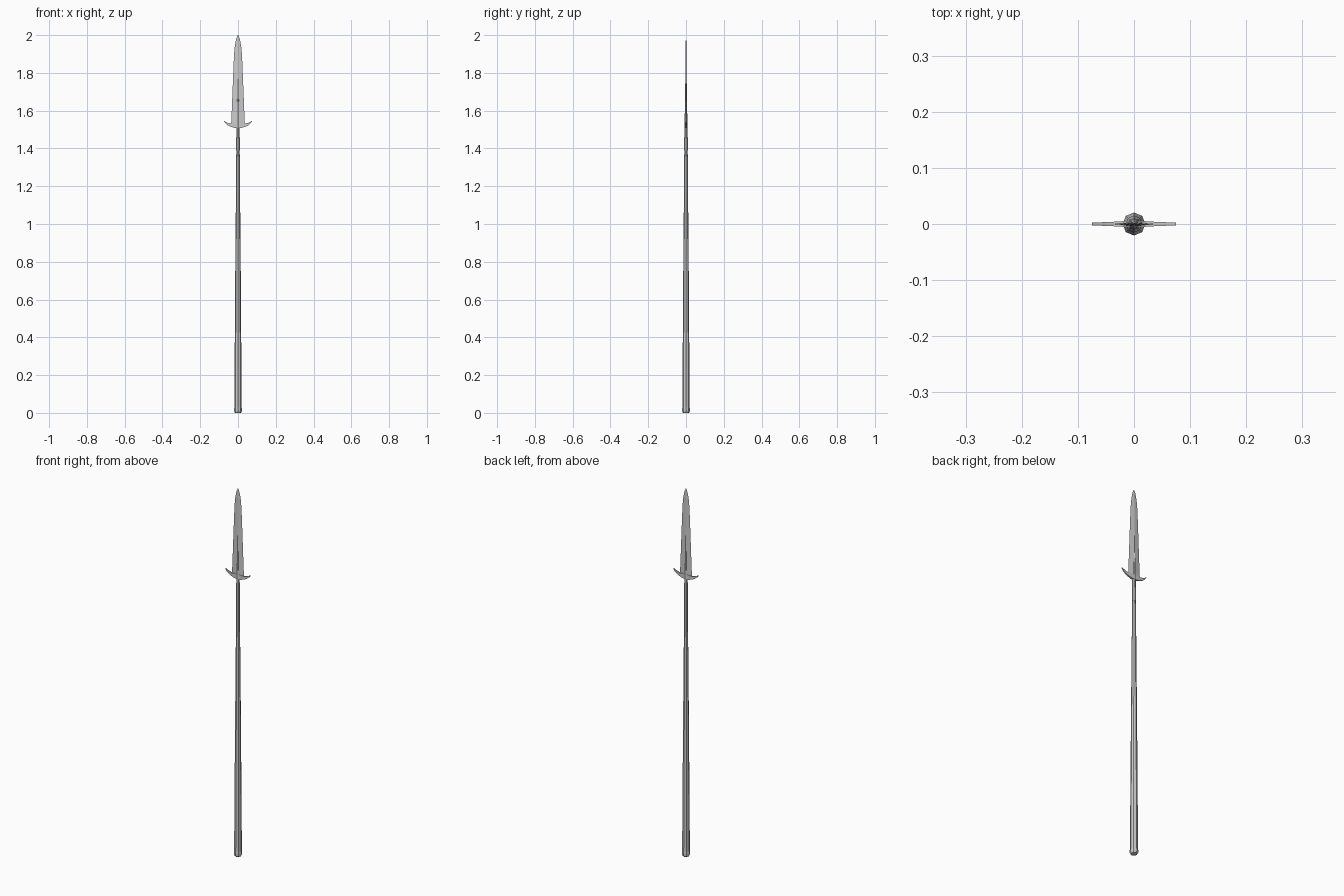
import bpy, bmesh, math

if "Cube" in bpy.data.objects:
    bpy.data.objects.remove(bpy.data.objects["Cube"])

def loft(name, rings, mirror=False):
    """Skin closed rings of equal point count and cap both ends."""
    bm = bmesh.new()
    loops = [[bm.verts.new(p) for p in ring] for ring in rings]
    n = len(loops[0])
    for a, b in zip(loops, loops[1:]):
        for i in range(n):
            j = (i + 1) % n
            bm.faces.new((a[i], a[j], b[j], b[i]))
    bm.faces.new(loops[0][::-1])
    bm.faces.new(loops[-1])
    bmesh.ops.recalc_face_normals(bm, faces=bm.faces[:])
    me = bpy.data.meshes.new(name)
    bm.to_mesh(me)
    bm.free()
    ob = bpy.data.objects.new(name, me)
    bpy.context.collection.objects.link(ob)
    if mirror:
        ob.modifiers.new("mirror", 'MIRROR').use_axis = (True, False, False)
    return ob

def turned(name, profile, sides=8):
    """Faceted round part from (radius, z) pairs."""
    return loft(name, [[(r * math.cos(2 * math.pi * i / sides),
                         r * math.sin(2 * math.pi * i / sides), z)
                        for i in range(sides)] for r, z in profile])

# tapered wooden shaft with a chamfered butt
turned("shaft", [(0.016, 0), (0.0205, 0.008), (0.0205, 0.02),
                 (0.0195, 0.03), (0.015, 0.7), (0.009, 1.40)])

# metal socket that runs on up the blade as a midrib
turned("socket", [(0.0105, 1.39), (0.0085, 1.50), (0.007, 1.56),
                  (0.0045, 1.72), (0.001, 1.885)])

# double-edged blade: half width, half thickness, height
blade = [(0.012, 0.005, 1.508), (0.036, 0.005, 1.53), (0.033, 0.0045, 1.60),
         (0.026, 0.003, 1.78), (0.021, 0.002, 1.90), (0.016, 0.0018, 1.95),
         (0.008, 0.001, 1.985), (0.001, 0.0005, 2.0)]
loft("blade", [[(w, 0, z), (0, t, z), (-w, 0, z), (0, -t, z)]
               for w, t, z in blade])

# swept side lugs: x, top, bottom, half thickness
lug = [(0, 1.535, 1.506, 0.0055), (0.02, 1.533, 1.509, 0.005),
       (0.036, 1.531, 1.514, 0.004), (0.052, 1.535, 1.521, 0.0033),
       (0.066, 1.541, 1.532, 0.0028), (0.075, 1.546, 1.543, 0.0022)]
loft("side_lugs", [[(x, -t, b), (x, t, b), (x, t, a), (x, -t, a)]
                   for x, a, b, t in lug], mirror=True)
